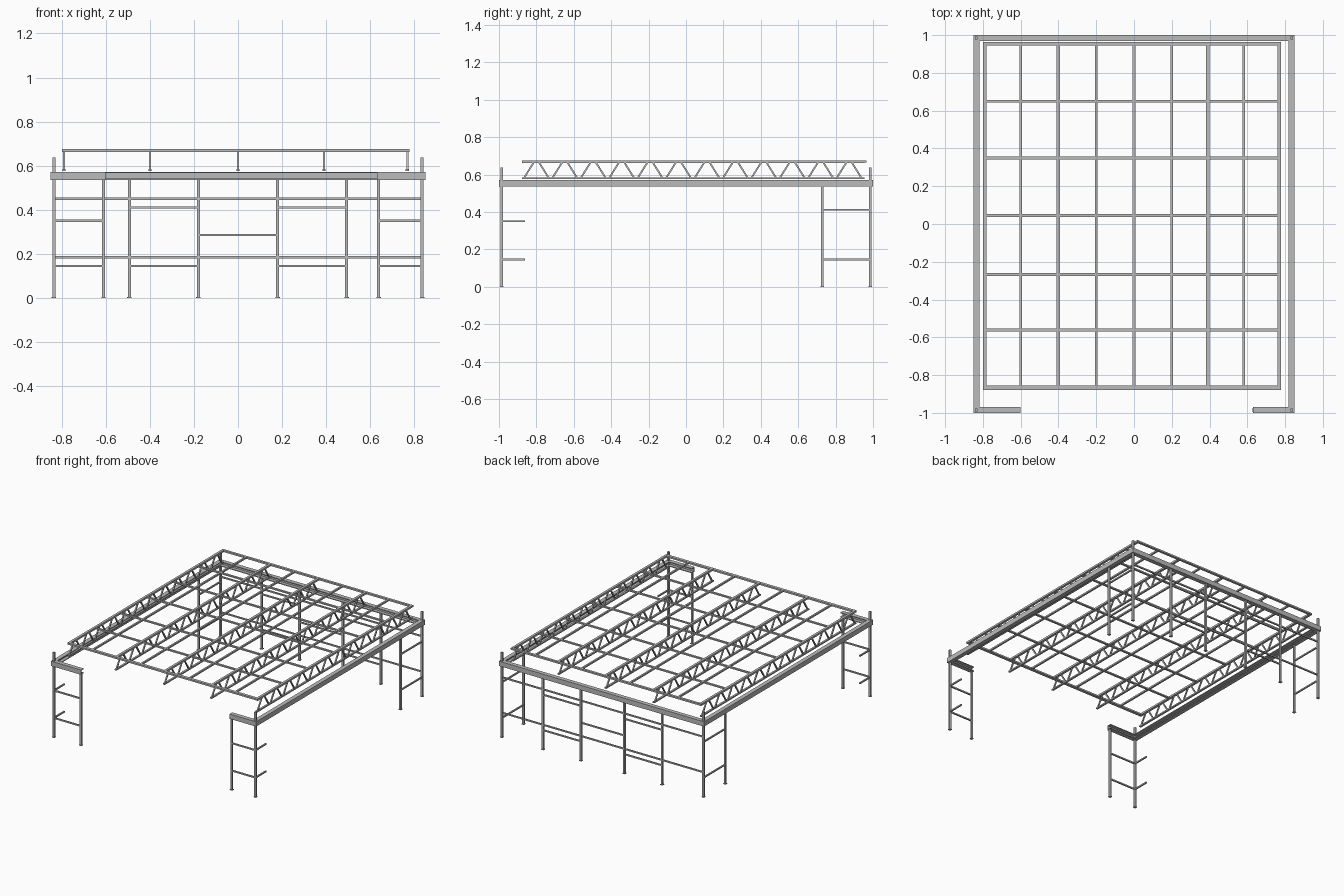
import bpy
import bmesh
from mathutils import Vector, Matrix

if "Cube" in bpy.data.objects:
    bpy.data.objects.remove(bpy.data.objects["Cube"], do_unlink=True)

steel = bpy.data.materials.new("grey steel")
steel.use_nodes = True
grey = (0.5, 0.5, 0.5, 1)
steel.diffuse_color = grey
steel.node_tree.nodes["Principled BSDF"].inputs["Base Color"].default_value = grey


def bar(bm, a, b, width, height):
    """Rectangular bar between two points; height is measured upright."""
    a, b = Vector(a), Vector(b)
    along = (b - a).normalized()
    up = Vector((0, 1, 0)) if abs(along.z) > 0.99 else Vector((0, 0, 1))
    side = along.cross(up).normalized()
    up = side.cross(along)
    frame = Matrix((side * width, up * height, along * (b - a).length)).transposed().to_4x4()
    # Keep the frame right handed so the faces point outwards
    if frame.determinant() < 0:
        frame = frame @ Matrix.Scale(-1, 4, (1, 0, 0))
    bmesh.ops.create_cube(bm, size=1, matrix=Matrix.Translation((a + b) / 2) @ frame)


def finish(name, bm):
    mesh = bpy.data.meshes.new(name)
    bm.to_mesh(mesh)
    bm.free()
    mesh.materials.append(steel)
    obj = bpy.data.objects.new(name, mesh)
    bpy.context.collection.objects.link(obj)


def channel(name, a, b, inward):
    """C-section beam whose open side faces inward; a and b lie on the outer face."""
    a, b, n = Vector((*a, 0)), Vector((*b, 0)), Vector((*inward, 0))
    bm = bmesh.new()
    for offset, z, width, height in ((0.004, 0.554, 0.008, 0.036),
                                     (0.016, 0.569, 0.032, 0.006),
                                     (0.016, 0.539, 0.032, 0.006)):
        shift = n * offset + Vector((0, 0, z))
        bar(bm, a + shift, b + shift, width, height)
    finish(name, bm)


def post(bm, x, y, top):
    bar(bm, (x, y, 0), (x, y, top), 0.014, 0.014)
    bar(bm, (x, y, 0), (x, y, 0.005), 0.02, 0.02)


# Ring beam, open at the front
channel("left_beam", (0.85, -1), (0.85, 1), (-1, 0))
channel("right_beam", (-0.85, -1), (-0.85, 1), (1, 0))
channel("back_beam", (-0.85, 1), (0.85, 1), (0, -1))
channel("front_left_beam", (0.63, -1), (0.85, -1), (0, 1))
channel("front_right_beam", (-0.85, -1), (-0.6, -1), (0, 1))

EDGE, ROW, TALL, LOW = 0.835, 0.985, 0.637, 0.54

# Front corner frames
for label, sign, inner in (("left", 1, 0.638), ("right", -1, 0.61)):
    bm = bmesh.new()
    post(bm, sign * EDGE, -ROW, TALL)
    post(bm, sign * inner, -ROW, LOW)
    for z in (0.145, 0.35):
        bar(bm, (sign * EDGE, -ROW, z), (sign * inner, -ROW, z), 0.01, 0.01)
        bar(bm, (sign * EDGE, -ROW, z), (sign * EDGE, -0.86, z), 0.01, 0.01)
    finish("front_" + label + "_frame", bm)

# Back row of posts with rails
bm = bmesh.new()
for sign in (1, -1):
    post(bm, sign * EDGE, ROW, TALL)
    for x in (0.18, 0.493):
        post(bm, sign * x, ROW, LOW)
    for z in (0.145, 0.41):
        bar(bm, (sign * 0.18, ROW, z), (sign * 0.493, ROW, z), 0.01, 0.01)
for z in (0.185, 0.45):
    bar(bm, (-EDGE, ROW, z), (EDGE, ROW, z), 0.01, 0.01)
bar(bm, (-0.18, ROW, 0.285), (0.18, ROW, 0.285), 0.01, 0.01)
finish("back_frame", bm)

# Side frames beside the back corners
for label, sign in (("left", 1), ("right", -1)):
    bm = bmesh.new()
    post(bm, sign * EDGE, 0.728, LOW)
    for z in (0.145, 0.412):
        bar(bm, (sign * EDGE, 0.728, z), (sign * EDGE, ROW, z), 0.01, 0.01)
    finish("side_frame_" + label, bm)

# Roof trusses with zigzag webs
FRONT, BACK, BAYS = -0.877, 0.955, 12
step = 0.152
for i, x in enumerate((-0.79, -0.4, 0, 0.39, 0.768)):
    bm = bmesh.new()
    bar(bm, (x, FRONT, 0.669), (x, BACK, 0.669), 0.018, 0.014)
    bar(bm, (x, FRONT, 0.58), (x, BACK, 0.58), 0.014, 0.01)
    for k in range(BAYS):
        peak = -0.8 + k * step
        for side in (1, -1):
            bar(bm, (x, peak + side * 0.066, 0.582), (x, peak + side * 0.014, 0.665), 0.009, 0.009)
    finish("roof_truss_%d" % (i + 1), bm)

# Cross purlins
bm = bmesh.new()
for y in (-0.562, -0.268, 0.045, 0.35, 0.65):
    bar(bm, (-0.79, y, 0.669), (0.768, y, 0.669), 0.015, 0.01)
for y, width in ((-0.867, 0.022), (0.955, 0.018)):
    bar(bm, (-0.799, y, 0.669), (0.777, y, 0.669), width, 0.012)
finish("cross_purlins", bm)

# Lighter bars between the trusses
bm = bmesh.new()
for x in (-0.6, -0.2, 0.2, 0.582):
    bar(bm, (x, FRONT, 0.669), (x, BACK, 0.669), 0.013, 0.012)
finish("roof_battens", bm)
